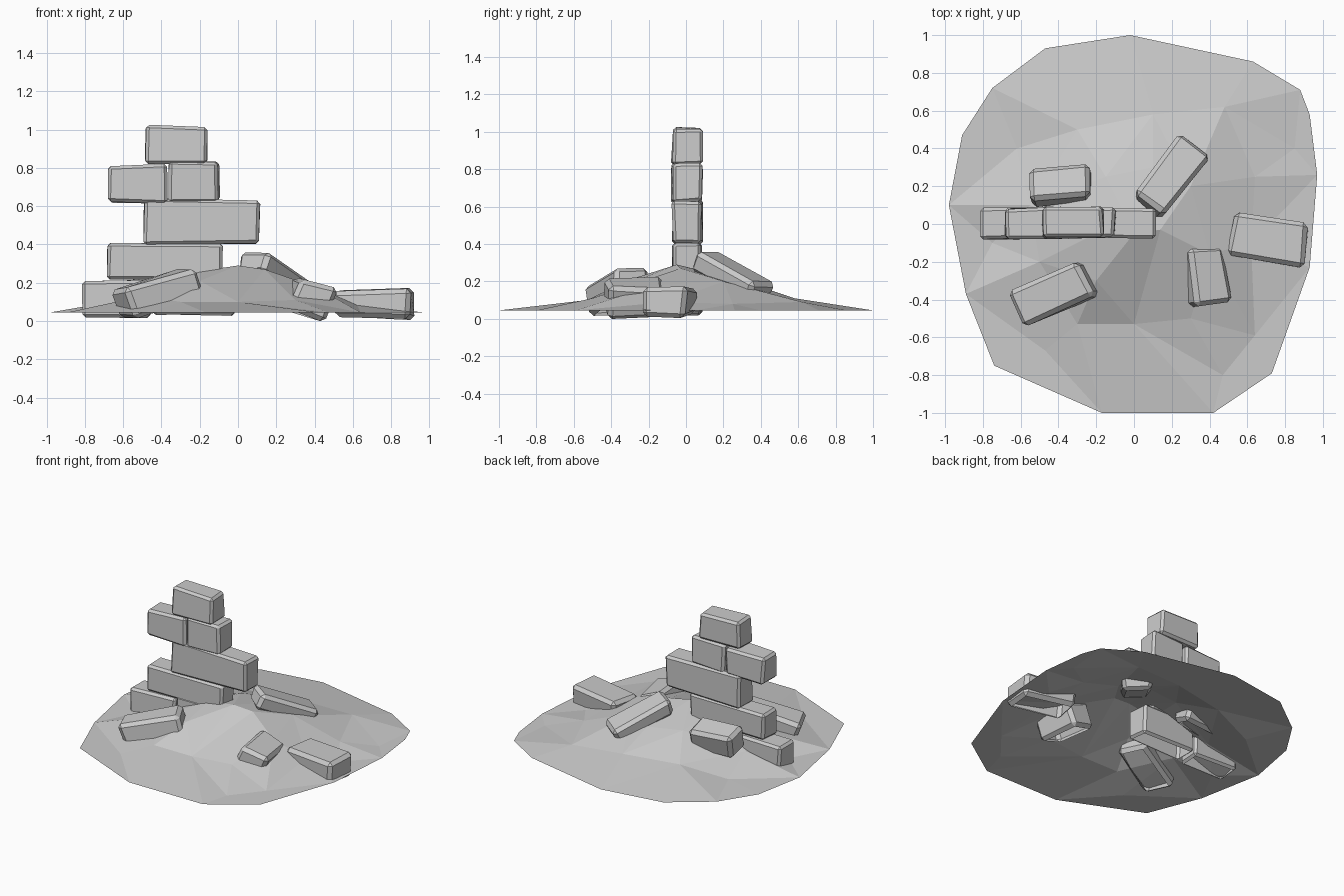
import bpy, bmesh, random
from math import radians
from mathutils import Vector, Euler
from mathutils.geometry import delaunay_2d_cdt

if "Cube" in bpy.data.objects:
    bpy.data.objects.remove(bpy.data.objects["Cube"])

random.seed(4)


def finish(name, bm):
    mesh = bpy.data.meshes.new(name)
    bm.to_mesh(mesh)
    bm.free()
    obj = bpy.data.objects.new(name, mesh)
    bpy.context.collection.objects.link(obj)
    return obj


def block(name, center, size, rot=(0, 0, 0), bevel=0.016, jitter=0.008, open_bottom=False):
    """Roughly hewn stone: jittered box with chamfered edges."""
    bm = bmesh.new()
    bmesh.ops.create_cube(bm, size=1)
    for v in bm.verts:
        v.co = Vector([c * s + random.uniform(-jitter, jitter) for c, s in zip(v.co, size)])
    bmesh.ops.bevel(bm, geom=bm.edges[:], offset=bevel, segments=1, affect='EDGES')
    if open_bottom:
        bm.normal_update()
        low = [f for f in bm.faces if f.normal.z < -0.9]
        bmesh.ops.delete(bm, geom=low, context='FACES')
    obj = finish(name, bm)
    obj.location = center
    obj.rotation_euler = Euler([radians(a) for a in rot])
    return obj


# Low earth mound: flat rim outline plus raised inner points
rim = [(-.02, 1), (-.47, .93), (-.75, .72), (-.91, .47), (-.98, .1), (-.89, -.37),
       (-.74, -.75), (-.17, -1), (.42, -1), (.73, -.79), (.93, -.23), (.97, .26),
       (.93, .58), (.88, .71), (.63, .86)]
inner = [(0, -.05, .29), (.14, -.03, .27), (-.2, -.05, .26), (-.2, -.3, .21),
         (.4, -.16, .18), (0, -.53, .10), (-.3, -.53, .10), (.3, -.5, .11),
         (-.47, -.67, .045), (.47, -.8, .045), (.64, -.59, .045), (.62, -.1, .09),
         (.77, .05, .045), (.64, .25, .08), (.85, .4, .045), (.48, .62, .09),
         (.3, .2, .20), (.1, .3, .20), (-.15, .25, .22), (-.3, .5, .11),
         (.1, .58, .11), (-.55, .1, .12), (-.5, -.2, .13), (-.75, -.1, .045),
         (-.62, .4, .05)]
pts = [Vector((x, y, .045)) for x, y in rim] + [Vector(p) for p in inner]
n = len(rim)
_, _, faces, _, _, _ = delaunay_2d_cdt([p.xy for p in pts],
                                       [(i, (i + 1) % n) for i in range(n)], [], 1, 1e-5)
bm = bmesh.new()
vs = [bm.verts.new(p) for p in pts]
for f in faces:
    bm.faces.new([vs[i] for i in f])
bm.normal_update()
for f in bm.faces:
    if f.normal.z < 0:
        f.normal_flip()
finish("mound", bm)

# Ruined wall courses: x start, x end, z bottom, z top
courses = [(-.81, -.46, .02, .21), (-.45, -.02, .03, .25), (-.68, -.08, .22, .41),
           (-.49, .11, .405, .635), (-.675, -.37, .62, .815), (-.36, -.10, .625, .83),
           (-.485, -.165, .825, 1.02)]
for i, (x0, x1, z0, z1) in enumerate(courses):
    block(f"wall_stone_{i + 1}", ((x0 + x1) / 2, .005, (z0 + z1) / 2),
          (x1 - x0, .16, z1 - z0), open_bottom=i < 2)

# Fallen stones scattered around the wall
fallen = [((-.42, -.37, .145), (.41, .20, .16), (0, -14, 24)),
          ((-.385, .20, .22), (.32, .17, .17), (-14, 0, 5)),
          ((.19, .25, .225), (.42, .20, .12), (0, 21, 52)),
          ((.37, -.28, .115), (.20, .30, .18), (0, 20, 8)),
          ((.715, -.08, .09), (.40, .22, .15), (0, 0, -10))]
for i, (c, s, r) in enumerate(fallen):
    block(f"fallen_stone_{i + 1}", c, s, r, .024, .014, True)
